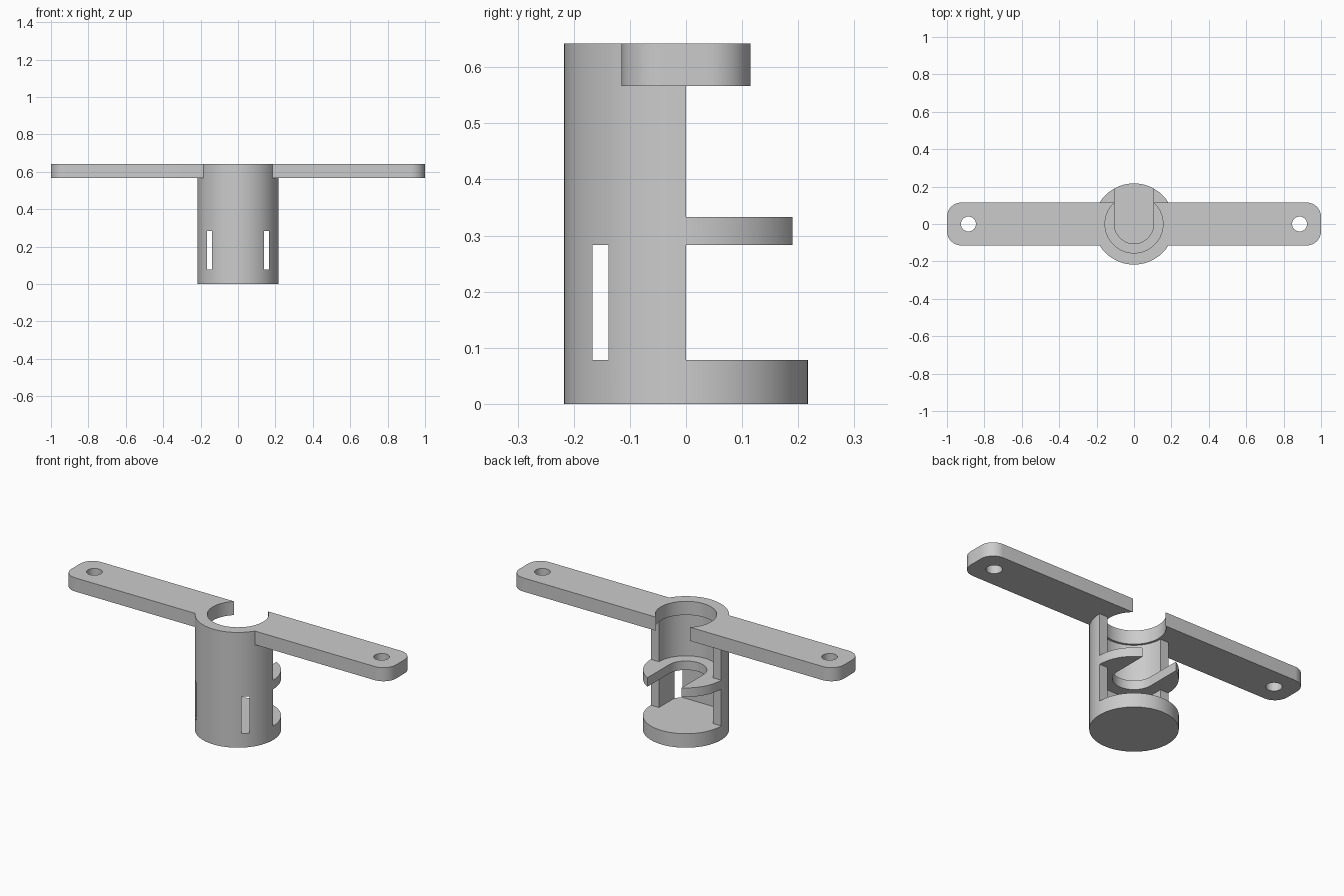
import bpy, bmesh, math

cube = bpy.data.objects.get("Cube")
if cube:
    bpy.data.objects.remove(cube, do_unlink=True)

R, BORE, CHAMBER, SLOT = 0.217, 0.155, 0.167, 0.105
FLOOR, SHELF_LOW, SHELF_TOP, ARM_LOW, TOP = 0.078, 0.283, 0.333, 0.566, 0.642
ARM, CORNER, HOLE = 0.115, 0.077, 0.04
FAR = 0.3

grey = bpy.data.materials.new("plain grey")
grey.use_nodes = True
grey.diffuse_color = (0.6, 0.6, 0.6, 1)
grey.node_tree.nodes["Principled BSDF"].inputs["Base Color"].default_value = (0.6, 0.6, 0.6, 1)


def prism(name, outline, z0, z1):
    """Closed solid from a counter-clockwise outline, faces pointing outward."""
    bm = bmesh.new()
    low = [bm.verts.new((x, y, z0)) for x, y in outline]
    high = [bm.verts.new((x, y, z1)) for x, y in outline]
    bm.faces.new(low[::-1])
    bm.faces.new(high)
    for i in range(len(outline)):
        bm.faces.new((low[i - 1], low[i], high[i], high[i - 1]))
    bm.normal_update()
    mesh = bpy.data.meshes.new(name)
    bm.to_mesh(mesh)
    bm.free()
    obj = bpy.data.objects.new(name, mesh)
    bpy.context.collection.objects.link(obj)
    mesh.materials.append(grey)
    return obj


def arc(cx, cy, r, start, end, steps):
    angles = [math.radians(start + (end - start) * i / steps) for i in range(steps + 1)]
    return [(round(cx + r * math.cos(a), 5), round(cy + r * math.sin(a), 5)) for a in angles]


def circle(r, cx=0, n=96):
    return arc(cx, 0, r, 0, 360, n)[:-1]


def recess(front):
    """Outline of a pocket that also clears the whole back half."""
    return [(-FAR, 0)] + front + [(FAR, 0), (FAR, FAR), (-FAR, FAR)]


def combine(target, tool, operation):
    """Apply a boolean and discard the tool."""
    tool.hide_render = True
    mod = target.modifiers.new("combine", "BOOLEAN")
    mod.operation = operation
    mod.solver = "EXACT"
    mod.object = tool
    bpy.context.view_layer.objects.active = target
    bpy.ops.object.modifier_apply(modifier=mod.name)
    bpy.data.objects.remove(tool, do_unlink=True)


def cut(target, outline, z0, z1):
    combine(target, prism("cutter", outline, z0, z1), "DIFFERENCE")


# Cylindrical holder
body = prism("holder_with_arms", circle(R), 0, TOP)

# Square lower chamber, whose corners break through as slits
square = [(-CHAMBER, 0), (-CHAMBER, -CHAMBER), (CHAMBER, -CHAMBER), (CHAMBER, 0)]
cut(body, recess(square), FLOOR, SHELF_LOW)

# Round upper chamber
cut(body, recess(arc(0, 0, CHAMBER, 180, 360, 48)), SHELF_TOP, ARM_LOW)

# Round-ended slot in the shelf
slot = arc(0, 0, SLOT, 180, 360, 48) + [(SLOT, FAR), (-SLOT, FAR)]
cut(body, slot, SHELF_LOW - 0.05, SHELF_TOP + 0.05)

# Collar trimmed flush with the back of the arms
cut(body, [(-FAR, ARM), (FAR, ARM), (FAR, FAR), (-FAR, FAR)], ARM_LOW - 0.1, TOP + 0.1)

# Mounting arms with rounded corners
c, k = 1 - CORNER, ARM - CORNER
bar = (arc(c, -k, CORNER, -90, 0, 12) + arc(c, k, CORNER, 0, 90, 12)
       + arc(-c, k, CORNER, 90, 180, 12) + arc(-c, -k, CORNER, 180, 270, 12))
combine(body, prism("arms", bar, ARM_LOW, TOP), "UNION")

# Collar bore, open at the back, and screw holes
cut(body, circle(BORE), ARM_LOW - 0.1, TOP + 0.1)
for side in (-1, 1):
    cut(body, circle(HOLE, side * (1 - ARM), 40), ARM_LOW - 0.1, TOP + 0.1)

bpy.ops.object.select_all(action="DESELECT")
body.select_set(True)
bpy.context.view_layer.objects.active = body
bpy.ops.object.shade_smooth_by_angle(angle=math.radians(30))
